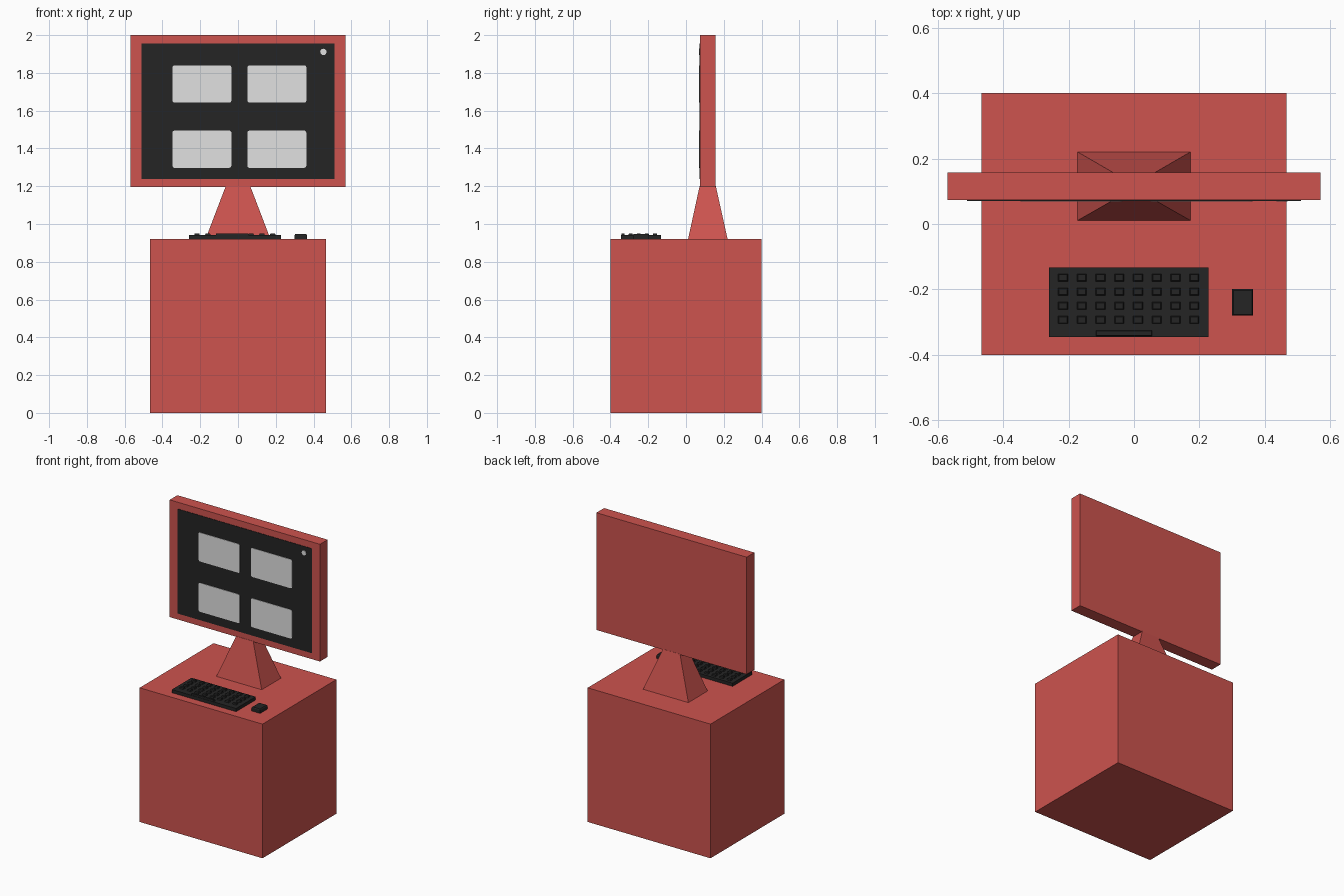
import bpy, bmesh, math

if "Cube" in bpy.data.objects:
    bpy.data.objects.remove(bpy.data.objects["Cube"])


def material(name, rgb):
    m = bpy.data.materials.new(name)
    m.diffuse_color = (*rgb, 1)
    m.use_nodes = True
    m.node_tree.nodes["Principled BSDF"].inputs["Base Color"].default_value = m.diffuse_color
    return m


RED = material("red", (0.61, 0.087, 0.077))
BLACK = material("black", (0.018, 0.018, 0.018))
GREY = material("light_grey", (0.75, 0.75, 0.75))


def finish(name, bm, mat):
    bmesh.ops.recalc_face_normals(bm, faces=bm.faces)
    me = bpy.data.meshes.new(name)
    bm.to_mesh(me)
    bm.free()
    me.materials.append(mat)
    ob = bpy.data.objects.new(name, me)
    bpy.context.collection.objects.link(ob)
    return ob


def add_taper(bm, bottom, top, z0, z1):
    """Block between two rectangles (x0, x1, y0, y1) at heights z0 and z1."""
    rings = []
    for (x0, x1, y0, y1), z in ((bottom, z0), (top, z1)):
        rings.append([bm.verts.new((x, y, z)) for x, y in
                      ((x0, y0), (x1, y0), (x1, y1), (x0, y1))])
    a, b = rings
    bm.faces.new(a[::-1])
    bm.faces.new(b)
    for i in range(4):
        j = (i + 1) % 4
        bm.faces.new((a[i], a[j], b[j], b[i]))


def block(name, bottom, z0, z1, mat, top=None):
    bm = bmesh.new()
    add_taper(bm, bottom, top or bottom, z0, z1)
    return finish(name, bm, mat)


def plate(name, cx, cz, w, h, r, y_front, y_back, mat, steps=3):
    """Thin upright plate with rounded corners, facing -y."""
    pts = []
    for q, (sx, sz) in enumerate(((1, 1), (-1, 1), (-1, -1), (1, -1))):
        for k in range(steps + 1):
            if r >= w / 2 and k == steps:
                continue  # a full circle has no straight sides
            a = math.pi / 2 * (q + k / steps)
            pts.append((cx + sx * (w / 2 - r) + r * math.cos(a),
                        cz + sz * (h / 2 - r) + r * math.sin(a)))
    bm = bmesh.new()
    face = bm.faces.new([bm.verts.new((x, y_back, z)) for x, z in pts])
    ext = bmesh.ops.extrude_face_region(bm, geom=[face])
    for v in ext["geom"]:
        if isinstance(v, bmesh.types.BMVert):
            v.co.y = y_front
    return finish(name, bm, mat)


# Cabinet, tapered neck and monitor
block("cabinet", (-0.466, 0.466, -0.4, 0.4), 0, 0.92, RED)
block("monitor_neck", (-0.172, 0.172, 0.011, 0.22), 0.92, 1.2, RED,
      top=(-0.065, 0.065, 0.072, 0.158))
block("monitor_body", (-0.57, 0.57, 0.074, 0.157), 1.196, 2.0, RED)

# Screen with four windows and a round corner icon
block("screen", (-0.51, 0.51, 0.071, 0.076), 1.238, 1.955, BLACK)
for row, z in enumerate((1.741, 1.396)):
    for col, x in enumerate((-0.191, 0.206)):
        plate(f"screen_window_{row}_{col}", x, z, 0.312, 0.198, 0.012,
              0.068, 0.072, GREY)
plate("screen_icon", 0.452, 1.911, 0.034, 0.034, 0.017, 0.068, 0.072, GREY)

# Keyboard base, keys and space bar
block("keyboard_base", (-0.26, 0.227, -0.345, -0.133), 0.92, 0.942, BLACK)
keys = bmesh.new()
for r in range(4):
    for c in range(8):
        x, y = -0.217 + 0.0573 * c, -0.164 - 0.043 * r
        add_taper(keys, (x - 0.015, x + 0.015, y - 0.012, y + 0.012),
                  (x - 0.012, x + 0.012, y - 0.009, y + 0.009), 0.941, 0.951)
finish("keyboard_keys", keys, BLACK)
block("space_bar", (-0.117, 0.056, -0.342, -0.325), 0.941, 0.951, BLACK,
      top=(-0.114, 0.053, -0.340, -0.327))

# Mouse
block("mouse", (0.3, 0.364, -0.28, -0.199), 0.92, 0.942, BLACK)
block("mouse_top", (0.3, 0.364, -0.28, -0.199), 0.942, 0.948, BLACK,
      top=(0.304, 0.36, -0.276, -0.203))
